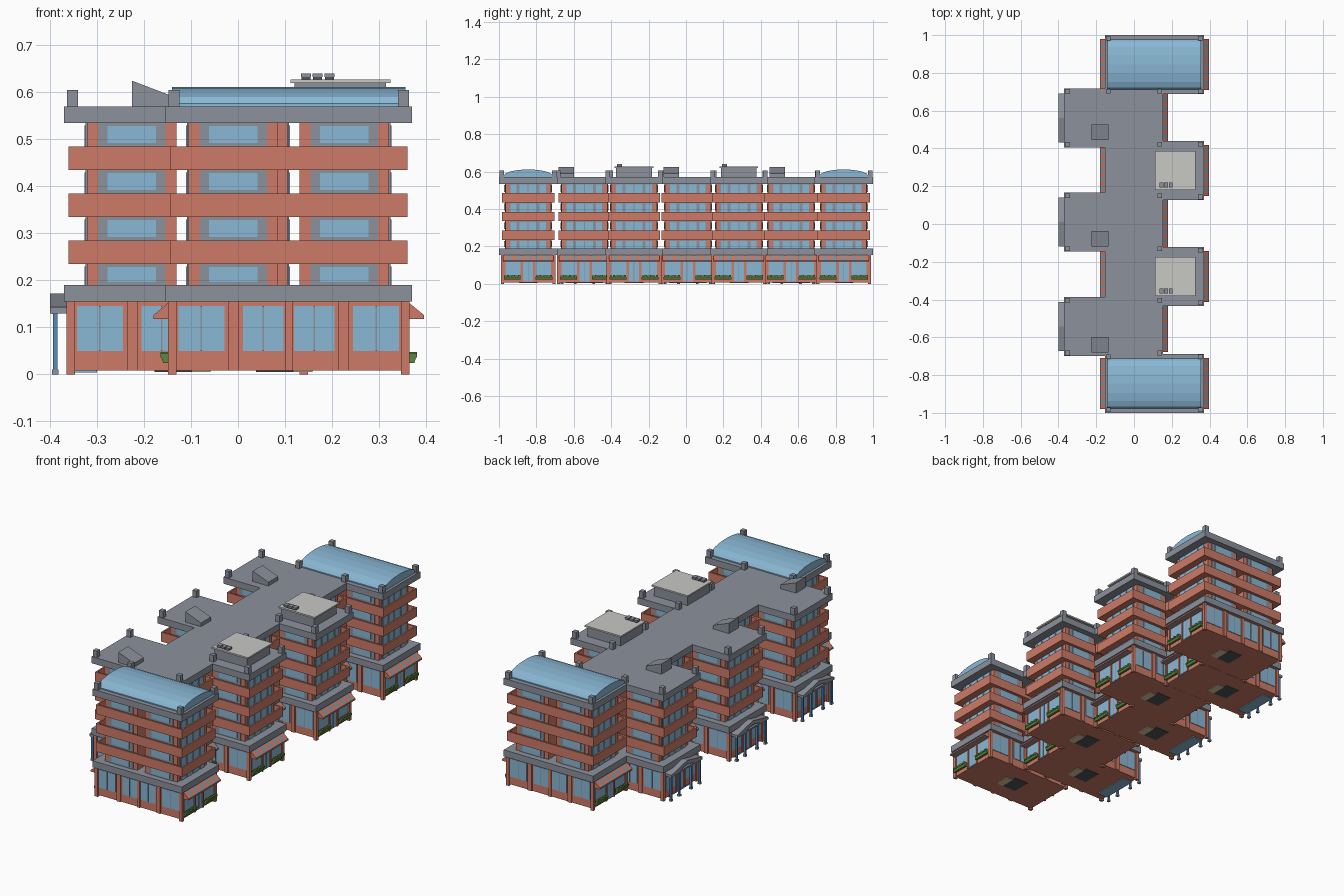
import bpy, bmesh, math
from mathutils import Vector

if "Cube" in bpy.data.objects:
    bpy.data.objects.remove(bpy.data.objects["Cube"])

def mat(name, r, g, b):
    m = bpy.data.materials.new(name)
    lin = [((c / 255 + 0.055) / 1.055) ** 2.4 for c in (r, g, b)]
    m.diffuse_color = (*lin, 1)
    m.use_nodes = True
    m.node_tree.nodes["Principled BSDF"].inputs["Base Color"].default_value = m.diffuse_color
    return m

BRICK = mat("brick", 206, 123, 103)
GREY = mat("slate_grey", 140, 145, 156)
GLASS = mat("pale_blue_glass", 138, 184, 213)
PLATE = mat("light_grey", 200, 200, 197)
GREEN = mat("leaf_green", 92, 136, 62)
BLUE = mat("post_blue", 84, 136, 196)
BEIGE = mat("beige", 222, 204, 165)
DARK = mat("dark_grey", 78, 82, 88)

parts = {}

def part(name, material):
    if name not in parts:
        parts[name] = (bmesh.new(), material)
    return parts[name][0]

def prism(name, material, pts, a, b, axis):
    """Extrude a closed profile between a and b along axis (profile = other two axes)."""
    bm = part(name, material)
    def place(p, t):
        return {'x': (t, p[0], p[1]), 'y': (p[0], t, p[1]), 'z': (p[0], p[1], t)}[axis]
    lo = [bm.verts.new(place(p, a)) for p in pts]
    hi = [bm.verts.new(place(p, b)) for p in pts]
    n = len(pts)
    bm.faces.new(lo)
    bm.faces.new(hi[::-1])
    for i in range(n):
        j = (i + 1) % n
        bm.faces.new((lo[i], hi[i], hi[j], lo[j]))

def box(name, material, x0, x1, y0, y1, z0, z1):
    x0, x1 = sorted((x0, x1))
    y0, y1 = sorted((y0, y1))
    prism(name, material, [(x0, y0), (x1, y0), (x1, y1), (x0, y1)], z0, z1, 'z')

FLOORS = [(0.19, 0.235), (0.285, 0.335), (0.385, 0.435), (0.485, 0.535)]

def ground_floor(cx, cy):
    box("ground_floor_walls", BRICK, cx - .25, cx + .25, cy - .139, cy + .139, .008, .155)
    for s in (-1, 1):
        # corner, intermediate and centre piers on the long faces
        for px, w in ((-.247, .008), (-.117, .011), (0, .008), (.117, .011), (.247, .008)):
            z0 = 0 if abs(px) > .2 else .008
            box("ground_floor_piers", BRICK, cx + px - w, cx + px + w, cy + s * .13, cy + s * .146, z0, .155)
        # shop windows with a frame and a centre mullion
        for a, b in ((-.235, -.137), (-.097, -.011), (.011, .097), (.137, .235)):
            box("shop_windows", GLASS, cx + a, cx + b, cy + s * .138, cy + s * .142, .05, .146)
            m = cx + (a + b) / 2
            box("shop_mullions", GREY, m - .0015, m + .0015, cy + s * .138, cy + s * .1435, .05, .146)
        # short faces: centre door, side windows, corner piers
        xa, xb = cx + s * .249, cx + s * .253
        box("shop_doors", GLASS, xa, xb, cy - .027, cy + .027, .012, .125)
        box("door_mullions", GREY, xa, cx + s * .2545, cy - .0015, cy + .0015, .012, .125)
        for t in (-1, 1):
            box("side_shop_windows", GLASS, xa, xb, cy + t * .04, cy + t * .122, .045, .125)
            box("side_piers", BRICK, cx + s * .24, cx + s * .257, cy + t * .13, cy + t * .146, 0, .155)
            box("door_piers", BRICK, xa, cx + s * .257, cy + t * .029, cy + t * .037, .008, .155)
    # entrance well seen in the underside
    box("stair_well_floor", DARK, cx - .07, cx + .01, cy - .05, cy + .05, .005, .0095)
    box("lobby_floor", BEIGE, cx + .01, cx + .05, cy - .05, cy + .03, .005, .0095)

def awning(cx, cy, s):
    # striped wedge awning over planter boxes
    w, n = .27, 11
    prof = [(cx + s * .253, .155), (cx + s * .288, .126), (cx + s * .288, .118), (cx + s * .253, .118)]
    for i in range(n):
        y = cy - w / 2 + w * i / n
        if i % 2:
            prism("awning_grey_stripes", GREY, prof, y, y + w / n, 'y')
        else:
            prism("awning_red_stripes", BRICK, prof, y, y + w / n, 'y')
    for t in (-1, 1):
        ya, yb = cy + t * .04, cy + t * .13
        ya, yb = min(ya, yb), max(ya, yb)
        prism("planter_boxes", GREEN, [(cx + s * .256, .024), (cx + s * .267, .024),
              (cx + s * .271, .036), (cx + s * .256, .036)], ya, yb, 'y')
        for i in range(6):
            y = ya + (yb - ya) * (i + .5) / 6
            box("planter_leaves", GREEN, cx + s * .257, cx + s * .273, y - .006, y + .006, .036, .044 + .004 * (i % 2))

def upper_floors(cx, cy):
    # ledge and roof slab
    for z0, z1 in ((.155, .19), (.535, .57)):
        box("ledge_and_roof_slabs", GREY, cx - .262, cx + .262, cy - .156, cy + .156, z0, z1)
    # balcony bands: floor slab plus four parapets
    for z0 in (.235, .335, .435):
        box("balcony_floors", BRICK, cx - .253, cx + .253, cy - .14, cy + .14, z0, z0 + .012)
        for s in (-1, 1):
            box("balcony_parapets", BRICK, cx - .253, cx + .253, cy + s * .132, cy + s * .14, z0, z0 + .05)
            box("balcony_parapets", BRICK, cx + s * .245, cx + s * .253, cy - .14, cy + .14, z0, z0 + .05)
    # two wall towers with an open slot between
    for s in (-1, 1):
        tx = cx + s * .118
        box("tower_walls", BRICK, tx - .095, tx + .095, cy - .122, cy + .122, .19, .535)
        xo = cx + s * .213
        for z0, z1 in FLOORS:
            zb = max(z0 - .038, .19)
            for t in (-1, 1):
                yo = cy + t * .122
                box("window_panels", GREY, tx - .072, tx + .072, yo - t * .001, yo + t * .003, zb, z1)
                box("tower_windows", GLASS, tx - .052, tx + .052, yo, yo + t * .006, z0 + .007, z1 - .006)
                box("balcony_side_windows", GLASS, xo, xo + s * .006, cy + t * .062, cy + t * .095, zb, z1 - .005)
            box("balcony_door_panels", GREY, xo - s * .001, xo + s * .003, cy - .1, cy + .1, zb, z1)
            for t in (-1, 1):
                box("balcony_doors", GLASS, xo, xo + s * .006, cy + t * .003, cy + t * .045, zb, z1 - .005)

def porch(cx, cy):
    # gabled entrance canopy on blue posts
    x0, x1 = -.40, -.355
    prism("porch_gable", GREY, [(cy - .13, .13), (cy - .13, .143), (cy, .172), (cy + .13, .143),
          (cy + .13, .13), (cy + .1, .13), (cy, .152), (cy - .1, .13)], x0, x1, 'x')
    box("porch_beam", GREY, -.397, -.385, cy - .13, cy + .13, .128, .136)
    for y in (-.12, -.05, .05, .12):
        box("porch_posts", BLUE, -.394, -.384, cy + y - .005, cy + y + .005, .004, .13)
        box("porch_post_feet", GREY, -.396, -.382, cy + y - .007, cy + y + .007, 0, .01)
    box("porch_floor", GLASS, -.36, -.30, cy - .1, cy + .1, .004, .0095)

def roof_post(x, y):
    box("roof_posts", GREY, x - .012, x + .012, y - .012, y + .012, .57, .605)

def glass_vault(cx, cy):
    half, h = .132, .036
    arc = [(cy + half * math.cos(a), .576 + h * math.sin(a))
           for a in (math.pi * i / 8 for i in range(9))]
    prism("glass_vault", GLASS, [(cy + half, .57)] + arc + [(cy - half, .57)], cx - .248, cx + .248, 'x')

def plant_room(cy):
    box("plant_room", GREY, .12, .315, cy - .095, cy + .095, .57, .62)
    box("plant_room_roof", PLATE, .112, .325, cy - .103, cy + .103, .62, .628)
    for i in range(3):
        x = .135 + .025 * i
        box("roof_vents", DARK, x, x + .019, cy - .09, cy - .065, .628, .633)
        box("roof_vent_caps", GREY, x - .001, x + .02, cy - .091, cy - .064, .633, .64)

# Seven modules, alternately shifted to the right and left
CENTRES = [-.844, -.543, -.278, .01, .283, .562, .844]
for i, cy in enumerate(CENTRES):
    right = i % 2 == 0
    cx = .108 if right else -.108
    end = i in (0, 6)
    ground_floor(cx, cy)
    upper_floors(cx, cy)
    awning(cx, cy, 1)
    for y in (-.14, .14):
        roof_post(cx + (.244 if right else -.244), cy + y)
        if end or not right:
            roof_post(cx - (.244 if right else -.244), cy + y)
    if right:
        awning(cx, cy, -1)
        if end:
            glass_vault(cx, cy)
        else:
            plant_room(cy)
    else:
        porch(cx, cy)

# Wedge-shaped roof access sheds on the left modules
for cy in (-.64, -.078, .487):
    prism("roof_access_sheds", GREY, [(-.226, .57), (-.134, .57), (-.134, .59), (-.226, .625)], cy - .041, cy + .041, 'y')

# Turn every part into an object
for name, (bm, material) in parts.items():
    bmesh.ops.recalc_face_normals(bm, faces=bm.faces)
    me = bpy.data.meshes.new(name)
    bm.to_mesh(me)
    bm.free()
    me.materials.append(material)
    bpy.context.collection.objects.link(bpy.data.objects.new(name, me))
